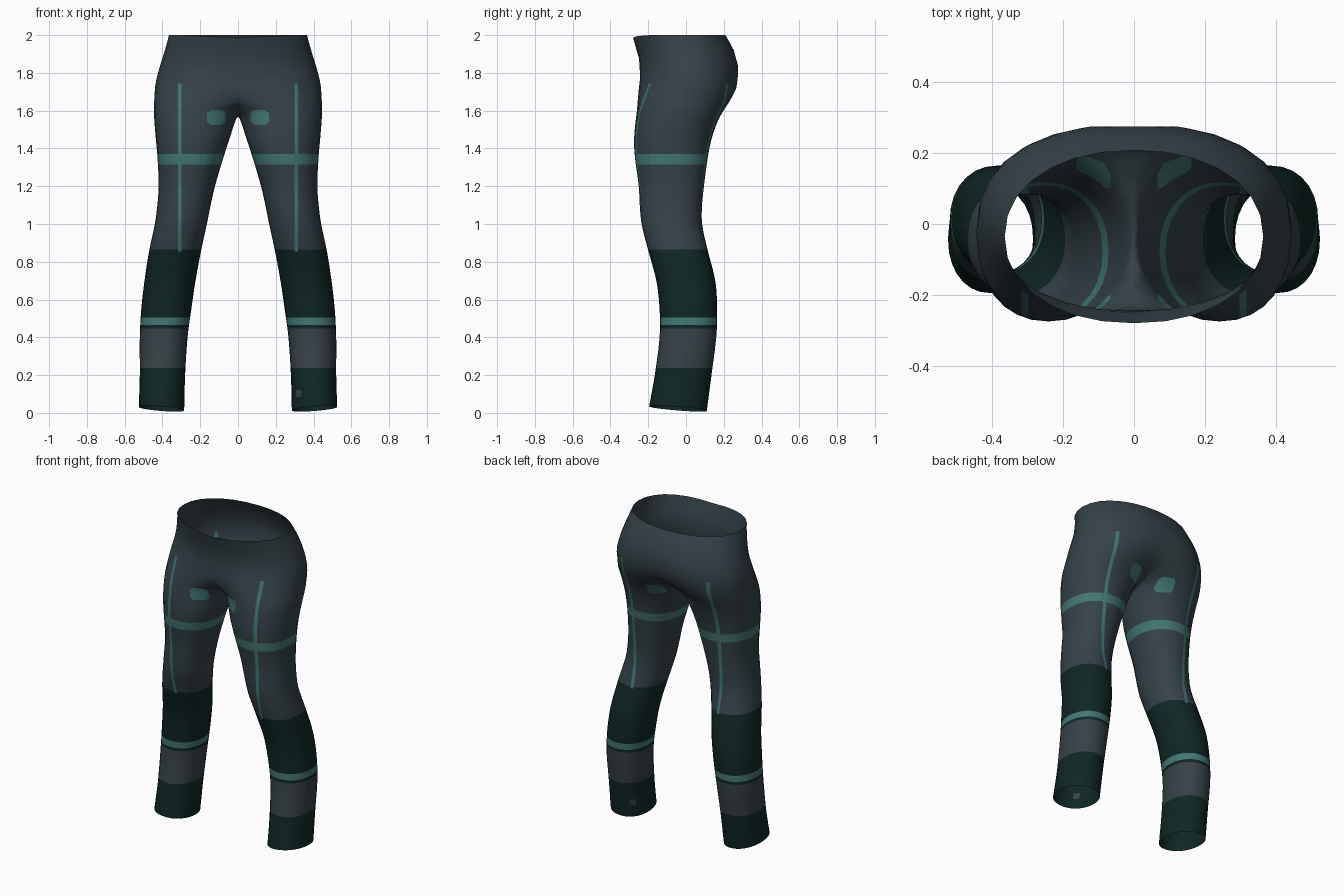
import bpy, bmesh, math
from mathutils import Vector

if "Cube" in bpy.data.objects:
    bpy.data.objects.remove(bpy.data.objects["Cube"])

# Profile rows: height, outer x, inner x, front y, back y (inner < 0 merges the legs)
ROWS = [
    (0.00, .525, .285, -.195, .110), (0.20, .520, .280, -.165, .135),
    (0.40, .520, .267, -.140, .160), (0.55, .512, .247, -.140, .165),
    (0.70, .495, .225, -.157, .155), (0.86, .470, .195, -.200, .115),
    (1.00, .440, .165, -.235, .085), (1.10, .427, .145, -.245, .085),
    (1.20, .420, .122, -.250, .095), (1.35, .426, .078, -.270, .115),
    (1.45, .435, .045, -.275, .135), (1.55, .443, .012, -.266, .170),
    (1.60, .445, -.020, -.260, .198), (1.66, .443, -.130, -.255, .237),
    (1.74, .437, -.300, -.248, .273), (1.83, .415, -.400, -.245, .280),
    (1.92, .387, -.387, -.260, .253), (2.00, .365, -.365, -.280, .208),
]
SIDES = 28


def mat(name, rgb):
    m = bpy.data.materials.new(name)
    m.diffuse_color = (*rgb, 1)
    m.use_nodes = True
    m.node_tree.nodes["Principled BSDF"].inputs["Base Color"].default_value = m.diffuse_color
    return m


MATS = [mat("slate fabric", (.035, .055, .066)),
        mat("dark green fabric", (.0045, .020, .0185)),
        mat("teal trim", (.055, .185, .172)),
        mat("calf grey fabric", (.037, .054, .063))]


def slope(i, k):
    a, b = ROWS[max(i - 1, 0)], ROWS[min(i + 1, len(ROWS) - 1)]
    return (b[k] - a[k]) / (b[0] - a[0])


def section(z):
    """Smooth interpolation between the profile rows."""
    i = max(j for j in range(len(ROWS) - 1) if ROWS[j][0] <= z + 1e-6)
    a, b = ROWS[i], ROWS[i + 1]
    h = b[0] - a[0]
    t = (z - a[0]) / h
    return [(2*t**3 - 3*t*t + 1) * a[k] + (t**3 - 2*t*t + t) * h * slope(i, k)
            + (3*t*t - 2*t**3) * b[k] + (t**3 - t*t) * h * slope(i + 1, k)
            for k in range(1, 5)]


def spow(v, p):
    return math.copysign(abs(v) ** p, v)


# One leg, lofted up to the waist
bm = bmesh.new()
rings = []
n_rows = 50
for r in range(n_rows + 1):
    z = 2 * r / n_rows
    xo, xi, yf, yb = section(z)
    ring = []
    for s in range(SIDES):
        a = 2 * math.pi * s / SIDES
        x = (xo + xi) / 2 + (xo - xi) / 2 * spow(math.cos(a), .93)
        y = (yf + yb) / 2 + (yb - yf) / 2 * spow(math.sin(a), .93)
        zz = z
        if z < .2:      # slanted hem
            zz += (1 - z / .2) * (.021 + .08 * (x - .4) - .08 * (y + .03))
        if z > 1.85:    # waist dips at the front
            zz -= (z - 1.85) / .15 * .015 * max(0, -y / .28) * max(0, 1 - abs(x) / .3)
        ring.append(bm.verts.new((x, y, zz)))
    rings.append(ring)
for lo, hi in zip(rings, rings[1:]):
    for s in range(SIDES):
        t = (s + 1) % SIDES
        bm.faces.new((lo[s], lo[t], hi[t], hi[s]))


def cut(co, no, z0=-1, z1=3, clear=False):
    """Slice the faces whose centre lies in a height range."""
    faces = [f for f in bm.faces if z0 < f.calc_center_median().z < z1]
    geom = set(faces)
    for f in faces:
        geom.update(f.edges)
        geom.update(f.verts)
    bmesh.ops.bisect_plane(bm, geom=list(geom), dist=1e-5, plane_co=co,
                           plane_no=no, clear_inner=clear)


# Trim at the middle and mirror the other leg
cut((0, 0, 0), (1, 0, 0), clear=True)
for v in bm.verts:
    if abs(v.co.x) < 1e-4:
        v.co.x = 0
dup = bmesh.ops.duplicate(bm, geom=bm.verts[:] + bm.edges[:] + bm.faces[:])["geom"]
for v in (g for g in dup if isinstance(g, bmesh.types.BMVert)):
    v.co.x *= -1
bmesh.ops.reverse_faces(bm, faces=[g for g in dup if isinstance(g, bmesh.types.BMFace)])
bmesh.ops.remove_doubles(bm, verts=bm.verts[:], dist=1e-4)

# Soften the crease around the crotch
for _ in range(5):
    soft = [v for v in bm.verts if abs(v.co.x) < .07 and 1.57 < v.co.z < 1.9]
    bmesh.ops.smooth_vert(bm, verts=soft, factor=.5, use_axis_x=True,
                          use_axis_y=True, use_axis_z=True)

# Cut the edges of the colour bands, stripes and patches
for z in (.237, .447, .465, .505, .865, 1.315, 1.37):
    cut((0, 0, z), (0, 0, 1))
for z in (.855, 1.745):
    cut((0, 0, z), (0, 0, 1), z - .08, z + .08)
for z in (1.525, 1.603):
    cut((0, 0, z), (0, 0, 1), 1.45, 1.68)
for z in (.085, .122):
    cut((0, 0, z), (0, 0, 1), .03, .18)
PC = Vector((.115, 0, 1.564))
for sx in (-1, 1):
    for x in (.298, .318):
        cut((sx * x, 0, 0), (1, 0, 0), .855, 1.745)
    for x in (.067, .163):
        cut((sx * x, 0, 0), (1, 0, 0), 1.525, 1.603)
    for dx in (-1, 1):      # clipped patch corners
        for dz in (-1, 1):
            cut((sx * (PC.x + dx * .048), 0, PC.z + dz * .022),
                (sx * dx, 0, dz), 1.525, 1.603)
for x in (.308, .334):
    cut((x, 0, 0), (1, 0, 0), .085, .122)


def colour(c):
    x, z = abs(c.x), c.z
    dx, dz = abs(x - PC.x), abs(z - PC.z)
    if .298 < x < .318 and .855 < z < 1.745:
        return 2
    if dx < .048 and dz < .039 and dx + dz < .07:
        return 2
    if 1.315 < z < 1.37 or .465 < z < .505:
        return 2
    if .308 < c.x < .334 and .085 < z < .122:
        return 3
    if .237 < z < .447:
        return 3
    return 1 if z < .865 else 0


for f in bm.faces:
    f.material_index = colour(f.calc_center_median())
    f.smooth = True

mesh = bpy.data.meshes.new("trousers")
bm.to_mesh(mesh)
bm.free()
for m in MATS:
    mesh.materials.append(m)
bpy.context.collection.objects.link(bpy.data.objects.new("trousers", mesh))
